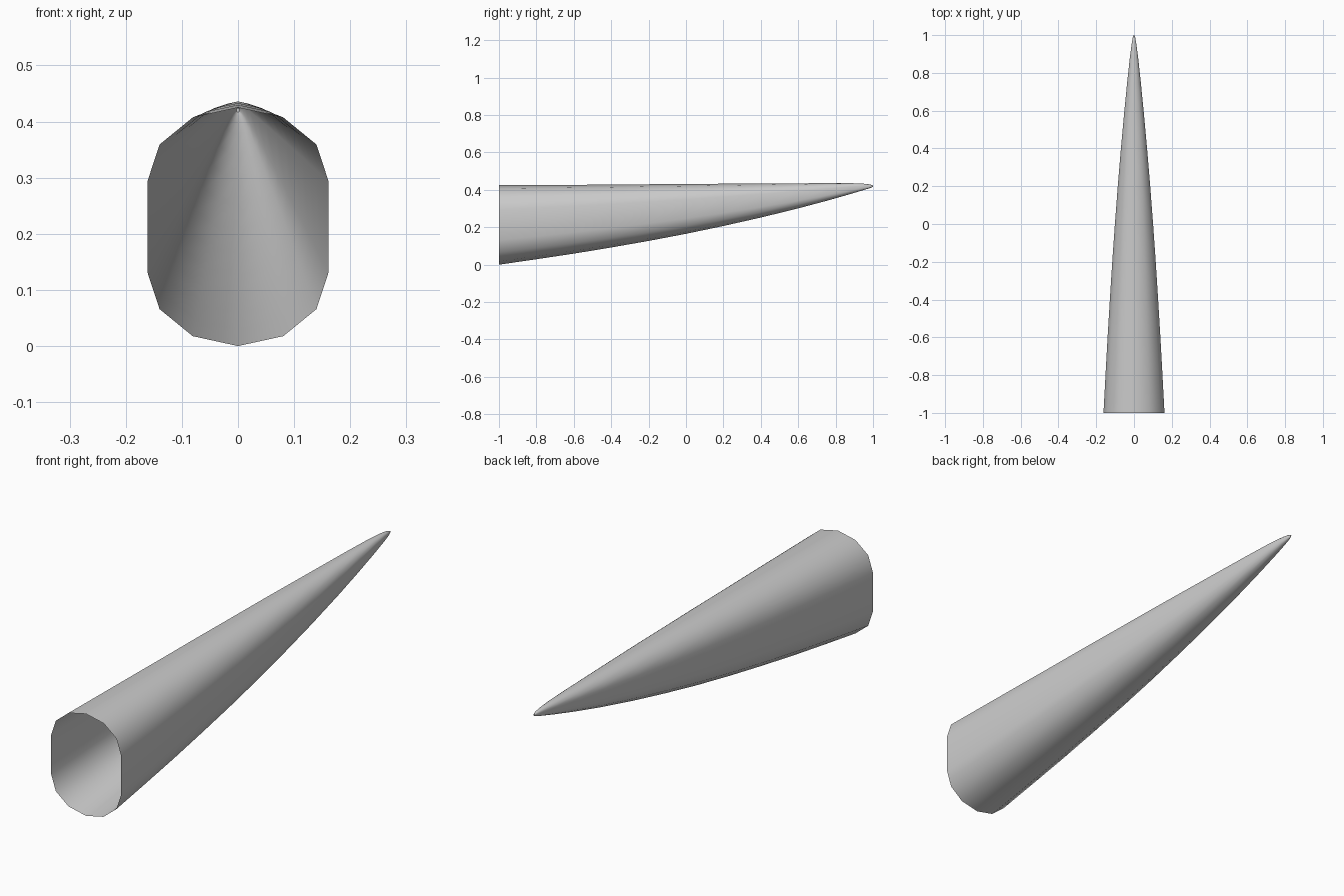
import bpy, bmesh, math

if "Cube" in bpy.data.objects:
    bpy.data.objects.remove(bpy.data.objects["Cube"])

# Stations along the length: y, bottom z, top z
STATIONS = [
    (-1.0, 0.0, 0.425), (-0.8, 0.029, 0.426), (-0.6, 0.059, 0.427),
    (-0.4, 0.092, 0.428), (-0.2, 0.127, 0.430), (0.0, 0.165, 0.431),
    (0.2, 0.207, 0.433), (0.4, 0.252, 0.434), (0.6, 0.301, 0.435),
    (0.75, 0.341, 0.436), (0.88, 0.378, 0.436), (0.95, 0.399, 0.433),
    (0.985, 0.410, 0.429), (1.0, 0.417, 0.424),
]


def section():
    """Unit-height capsule outline: six-segment arcs joined by straight sides."""
    pts = []
    for start, centre in ((0, 0.69), (180, 0.31)):
        for i in range(7):
            a = math.radians(start + 30 * i)
            pts.append((0.38 * math.cos(a), centre + 0.31 * math.sin(a)))
    return pts


# Tapered hollow shell, open at the front and closed at the tip
bm = bmesh.new()
rings = []
for y, low, high in STATIONS:
    h = high - low
    rings.append([bm.verts.new((x * h, y, low + z * h)) for x, z in section()])
for a, b in zip(rings, rings[1:]):
    for i in range(len(a)):
        j = (i + 1) % len(a)
        bm.faces.new((a[i], a[j], b[j], b[i]))
bm.faces.new(rings[-1])
bmesh.ops.recalc_face_normals(bm, faces=bm.faces)
# Make sure the open shell faces outward
bm.normal_update()
if sum(f.normal.x * f.calc_center_median().x for f in bm.faces) < 0:
    bmesh.ops.reverse_faces(bm, faces=bm.faces)

mesh = bpy.data.meshes.new("tapered_shell")
bm.to_mesh(mesh)
bm.free()
shell = bpy.data.objects.new("tapered_shell", mesh)
bpy.context.collection.objects.link(shell)
bpy.context.view_layer.objects.active = shell
shell.select_set(True)
bpy.ops.object.shade_smooth_by_angle(angle=math.radians(50))
